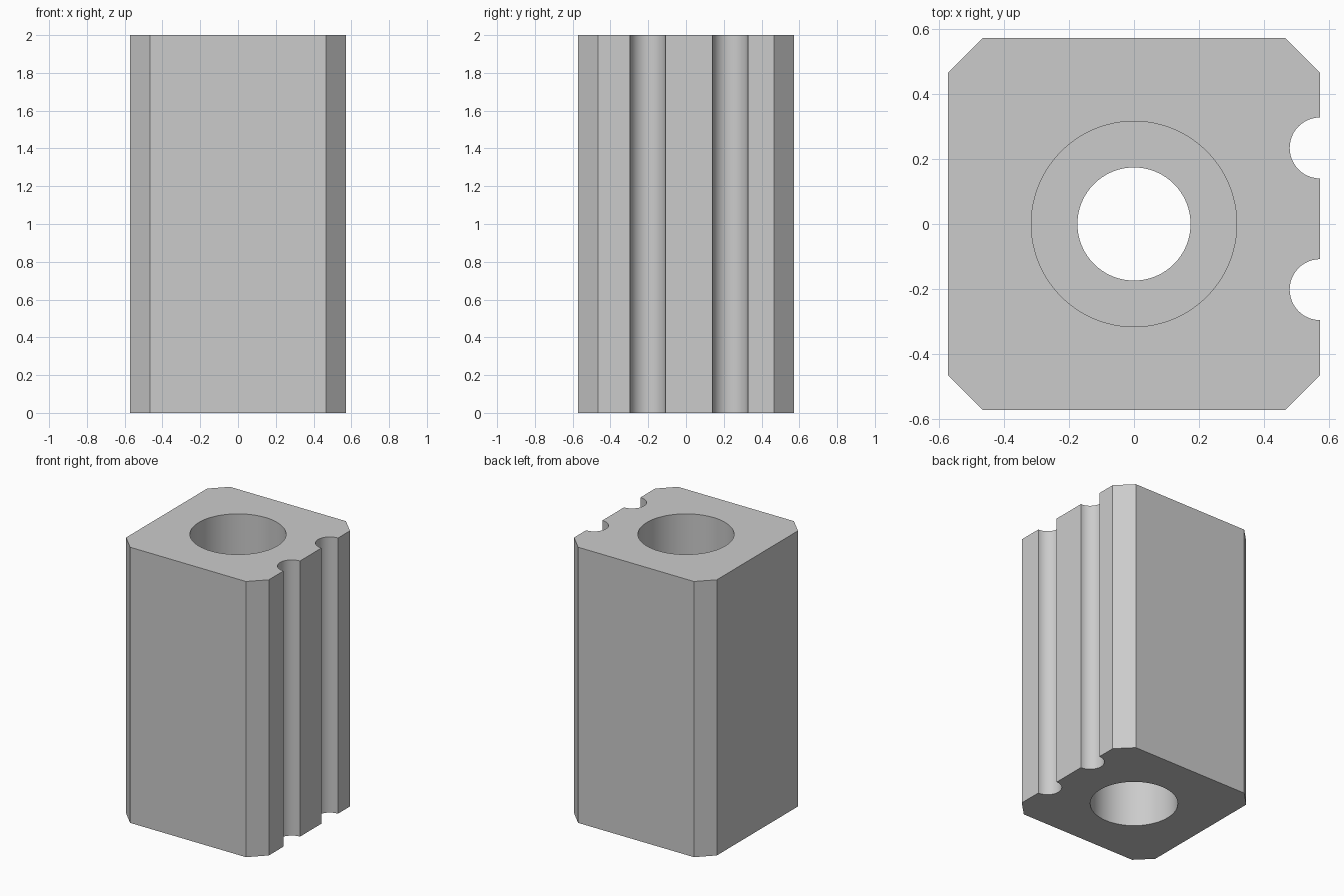
import bpy
import bmesh
from math import pi, sin, cos
from mathutils import Vector

HALF = 0.573      # half width of the block
FLAT = 0.465      # half length of each side between chamfers
HEIGHT = 2.0
GROOVE_R = 0.094
GROOVE_Y = (-0.202, 0.234)

if "Cube" in bpy.data.objects:
    bpy.data.objects.remove(bpy.data.objects["Cube"], do_unlink=True)

grey = bpy.data.materials.new("plain grey")
grey.use_nodes = True
colour = (0.6, 0.6, 0.6, 1)
grey.diffuse_color = colour
grey.node_tree.nodes["Principled BSDF"].inputs["Base Color"].default_value = colour


def add_object(name, bm):
    """Turn a bmesh into a linked object."""
    bmesh.ops.recalc_face_normals(bm, faces=bm.faces)
    mesh = bpy.data.meshes.new(name)
    bm.to_mesh(mesh)
    bm.free()
    mesh.materials.append(grey)
    obj = bpy.data.objects.new(name, mesh)
    bpy.context.collection.objects.link(obj)
    return obj


def prism(name, outline):
    """Extrude a flat outline to the full height."""
    bm = bmesh.new()
    base = bm.faces.new([bm.verts.new((x, y, 0)) for x, y in outline])
    top = bmesh.ops.extrude_face_region(bm, geom=[base], use_keep_orig=True)["geom"]
    verts = [v for v in top if isinstance(v, bmesh.types.BMVert)]
    bmesh.ops.translate(bm, verts=verts, vec=Vector((0, 0, HEIGHT)))
    return add_object(name, bm)


def cylinder(name, radius, bottom, top):
    bm = bmesh.new()
    bmesh.ops.create_cone(bm, cap_ends=True, segments=96, radius1=radius,
                          radius2=radius, depth=top - bottom)
    bmesh.ops.translate(bm, verts=bm.verts, vec=Vector((0, 0, (bottom + top) / 2)))
    obj = add_object(name, bm)
    obj.hide_render = True
    return obj


# Chamfered square outline with two half-round grooves in the +x side
outline = [(HALF, -FLAT)]
for y in GROOVE_Y:
    for i in range(25):
        a = pi * i / 24
        outline.append((HALF - GROOVE_R * sin(a), y - GROOVE_R * cos(a)))
outline += [(HALF, FLAT), (FLAT, HALF), (-FLAT, HALF), (-HALF, FLAT),
            (-HALF, -FLAT), (-FLAT, -HALF), (FLAT, -HALF)]
block = prism("grooved_block", outline)

# Stepped bore: wide seats at both ends, narrow passage between them
cutters = [cylinder("top_seat_cutter", 0.316, 1.35, HEIGHT + 0.1),
           cylinder("bottom_seat_cutter", 0.288, -0.1, 0.65),
           cylinder("passage_cutter", 0.174, -0.2, HEIGHT + 0.2)]
for cutter in cutters:
    cut = block.modifiers.new(cutter.name, "BOOLEAN")
    cut.operation = "DIFFERENCE"
    cut.solver = "EXACT"
    cut.object = cutter

# Bake the cuts and drop the cutters
depsgraph = bpy.context.evaluated_depsgraph_get()
baked = bpy.data.meshes.new_from_object(block.evaluated_get(depsgraph))
block.modifiers.clear()
block.data = baked
for cutter in cutters:
    bpy.data.objects.remove(cutter, do_unlink=True)

# Smooth round walls, crisp edges
bpy.ops.object.select_all(action="DESELECT")
block.select_set(True)
bpy.context.view_layer.objects.active = block
bpy.ops.object.shade_smooth_by_angle()
